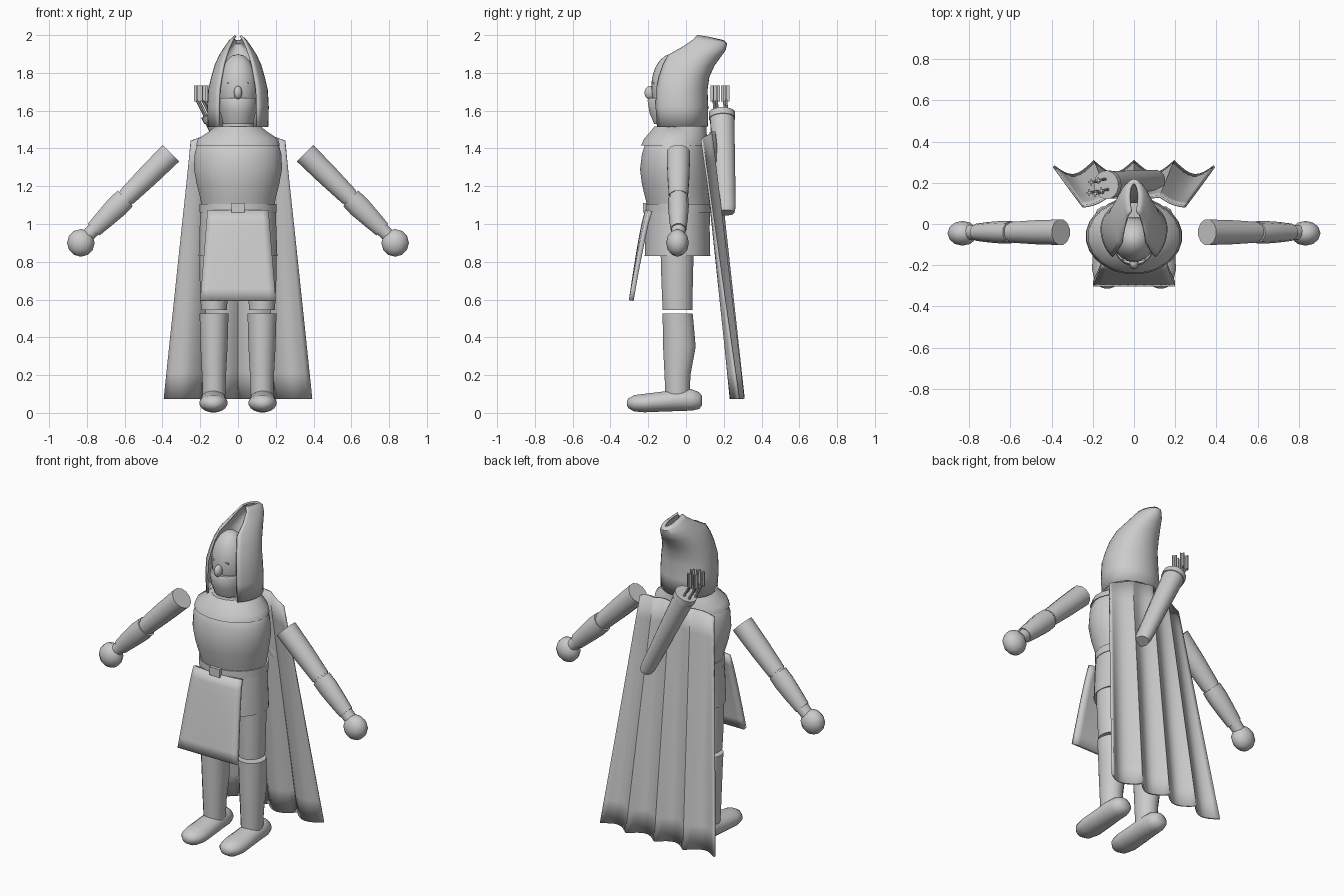
import bpy, bmesh, math
from mathutils import Matrix, Vector

if "Cube" in bpy.data.objects:
    bpy.data.objects.remove(bpy.data.objects["Cube"], do_unlink=True)

grey = bpy.data.materials.new("plain grey")
grey.use_nodes = True
grey.diffuse_color = (0.6, 0.6, 0.6, 1)
grey.node_tree.nodes["Principled BSDF"].inputs["Base Color"].default_value = (0.6, 0.6, 0.6, 1)


def finish(name, bm, matrix=None, thick=0, angle=40):
    """Turn a bmesh into a shaded object."""
    if matrix:
        bm.transform(matrix)
    bmesh.ops.recalc_face_normals(bm, faces=bm.faces)
    mesh = bpy.data.meshes.new(name)
    bm.to_mesh(mesh)
    bm.free()
    mesh.materials.append(grey)
    obj = bpy.data.objects.new(name, mesh)
    bpy.context.collection.objects.link(obj)
    bpy.ops.object.select_all(action="DESELECT")
    obj.select_set(True)
    bpy.context.view_layer.objects.active = obj
    bpy.ops.object.shade_smooth_by_angle(angle=math.radians(angle))
    if thick:
        mod = obj.modifiers.new("thickness", "SOLIDIFY")
        mod.thickness = thick
        mod.offset = 0
    return obj


def loft(name, rings, n=16, matrix=None, angle=40):
    """Capped tube through ellipses (height, centre x, centre y, radius x, radius y)."""
    bm = bmesh.new()
    loops = []
    for h, cx, cy, rx, ry in rings:
        loops.append([bm.verts.new((cx + rx * math.sin(2 * math.pi * (i + 0.5) / n),
                                    cy + ry * math.cos(2 * math.pi * (i + 0.5) / n), h))
                      for i in range(n)])
    for a, b in zip(loops, loops[1:]):
        for i in range(n):
            j = (i + 1) % n
            bm.faces.new((a[i], a[j], b[j], b[i]))
    bm.faces.new(loops[0])
    bm.faces.new(loops[-1])
    return finish(name, bm, matrix, angle=angle)


def sheet(name, point, nu, nv, thick, angle=35):
    """Grid surface from a function of u and v, both 0 to 1."""
    bm = bmesh.new()
    rows = [[bm.verts.new(point(i / nu, j / nv)) for i in range(nu + 1)] for j in range(nv + 1)]
    for a, b in zip(rows, rows[1:]):
        for i in range(nu):
            bm.faces.new((a[i], a[i + 1], b[i + 1], b[i]))
    return finish(name, bm, thick=thick, angle=angle)


def ball(name, centre, radii, n=16):
    bm = bmesh.new()
    bmesh.ops.create_uvsphere(bm, u_segments=n, v_segments=n // 2, radius=1)
    return finish(name, bm, Matrix.Translation(centre) @ Matrix.Diagonal((*radii, 1)))


def box(name, centre, size):
    bm = bmesh.new()
    bmesh.ops.create_cube(bm, size=1)
    return finish(name, bm, Matrix.Translation(centre) @ Matrix.Diagonal((*size, 1)))


def along(start, end):
    """Matrix that lays local z from start towards end."""
    d = Vector(end) - Vector(start)
    return Matrix.Translation(start) @ d.to_track_quat("Z", "Y").to_matrix().to_4x4(), d.length


# Torso, skirt of the tunic, belt buckle and shoulder mantle
loft("torso", [(1.09, 0, -.04, .195, .165), (1.13, 0, -.045, .2, .17), (1.21, 0, -.055, .22, .18),
               (1.29, 0, -.06, .235, .185), (1.37, 0, -.06, .232, .175), (1.43, 0, -.055, .215, .16),
               (1.47, 0, -.04, .17, .13)], 24)
loft("tunic_skirt", [(.83, 0, -.045, .21, .175), (.97, 0, -.045, .205, .172),
                     (1.1, 0, -.04, .2, .168)], 24)
loft("belt", [(1.06, 0, -.04, .205, .174), (1.105, 0, -.04, .205, .174)], 24)
box("belt_buckle", (0, -.215, 1.085), (.07, .025, .05))
loft("mantle", [(1.415, 0, -.06, .225, .18), (1.45, 0, -.055, .215, .17),
                (1.49, 0, -.04, .155, .15), (1.515, 0, -.03, .125, .14)], 20)
loft("neck", [(1.48, 0, -.06, .085, .08), (1.62, 0, -.06, .085, .08)])


# Hanging front panel
def panel(u, v):
    s = 2 * u - 1
    return (s * (.16 + .04 * v), -.205 - .085 * v ** .8 + .015 * s * s * (1 - v), 1.07 - .475 * v)


sheet("front_panel", panel, 10, 8, .025)

# Head, jaw and face details
ball("head", (0, -.075, 1.72), (.104, .11, .18), 20)
loft("jaw", [(1.53, 0, -.085, .08, .085), (1.59, 0, -.085, .095, .11),
             (1.655, 0, -.085, .103, .12), (1.668, 0, -.085, .1, .112)], 20)
ball("nose", (0, -.19, 1.695), (.022, .03, .036))


# Pointed hood, open at the front
HOOD = [(1.515, .155, -.15, .11), (1.62, .157, -.157, .112), (1.71, .152, -.155, .108),
        (1.78, .135, -.14, .118), (1.84, .118, -.12, .145), (1.89, .095, -.095, .18),
        (1.93, .07, -.015, .205), (1.965, .045, .04, .212), (1.985, .02, .06, .195)]


def hood(u, v):
    z, w, front, back = HOOD[round(v * (len(HOOD) - 1))]
    a = math.radians(140) * (2 * u - 1)
    mid = front + (back - front) * .5
    c = math.cos(a)
    depth = back - mid if c > 0 else (mid - front) / -math.cos(math.radians(140))
    tilt = max(0, v - .6) * .04
    return (w * math.sin(a), mid + depth * c, z - tilt * c)


sheet("hood", hood, 28, len(HOOD) - 1, .012, 50)


# Cape with scalloped folds
def cape(u, v):
    s = 2 * u - 1
    fold = (.015 + .045 * v) * abs(math.sin(2 * math.pi * s))
    y = .15 + .155 * v - .065 * s * s * (1 - v) - .025 * s ** 4 * v - fold
    top = 1.49 - .05 * s * s
    return (s * (.25 + .14 * v), y, top + (.075 - top) * v)


sheet("cape", cape, 32, 10, .012)

# Quiver slung across the back, with arrows
place, length = along((.12, .212, 1.06), (-.135, .19, 1.59))
loft("quiver", [(0, 0, 0, .045, .035), (.03, 0, 0, .053, .042), (length, 0, 0, .066, .062)], 16, place)
loft("quiver_rim", [(length - .035, 0, 0, .07, .066), (length, 0, 0, .07, .066)], 16, place)
for k, (dx, dy) in enumerate([(-.03, -.03), (.0, -.035), (.03, -.02), (-.02, .02), (.015, .03)]):
    low = (-.14 + dx, .19 + dy, 1.56)
    high = (-.188 + dx, .182 + dy, 1.655)
    shaft, size = along(low, high)
    loft(f"arrow_shaft_{k}", [(0, 0, 0, .007, .007), (size, 0, 0, .007, .007)], 8, shaft)
    for part, wide in (("a", (.007, .034, .085)), ("b", (.03, .007, .085))):
        box(f"arrow_feather_{k}{part}", (high[0], high[1], 1.69), wide)

# Arms, legs and feet on both sides
for side, s in (("left", 1), ("right", -1)):
    arm, reach = along((s * .355, -.04, 1.375), (s * .83, -.04, .905))
    loft(f"{side}_upper_arm", [(0, 0, 0, .064, .064), (.17, 0, 0, .06, .06), (.33, 0, 0, .052, .052)],
         12, arm)
    loft(f"{side}_forearm", [(.3, 0, 0, .05, .05), (reach, 0, 0, .034, .034)], 12, arm)
    loft(f"{side}_bracer", [(.34, 0, 0, .054, .06), (.4, 0, 0, .055, .063), (.49, 0, 0, .05, .055),
                            (.575, 0, 0, .042, .046)], 10, arm)
    ball(f"{side}_hand", (s * .832, -.045, .9), (.073, .06, .073), 12)
    x = s * .127
    loft(f"{side}_thigh", [(.545, x, -.045, .07, .08), (.7, x, -.047, .077, .085),
                           (.88, x, -.047, .08, .09)])
    loft(f"{side}_shin", [(.08, x, -.045, .06, .065), (.2, x, -.045, .065, .07),
                          (.35, x, -.035, .073, .088), (.45, x, -.04, .076, .084),
                          (.525, x, -.045, .078, .082)])
    turn = Matrix.Translation((s * .13, 0, 0)) @ Matrix.Rotation(math.pi / 2, 4, "X")
    loft(f"{side}_foot", [(-.085, 0, .065, .025, .025), (-.07, 0, .065, .05, .045),
                          (-.03, 0, .069, .064, .058), (.03, 0, .069, .067, .06),
                          (.12, 0, .06, .071, .054), (.22, 0, .052, .075, .05),
                          (.275, 0, .051, .063, .044), (.305, 0, .051, .036, .026),
                          (.313, 0, .051, .012, .01)], 16, turn, 60)
    # Small eye plates
    box(f"{side}_eye", (s * .045, -.173, 1.745), (.022, .008, .008))
